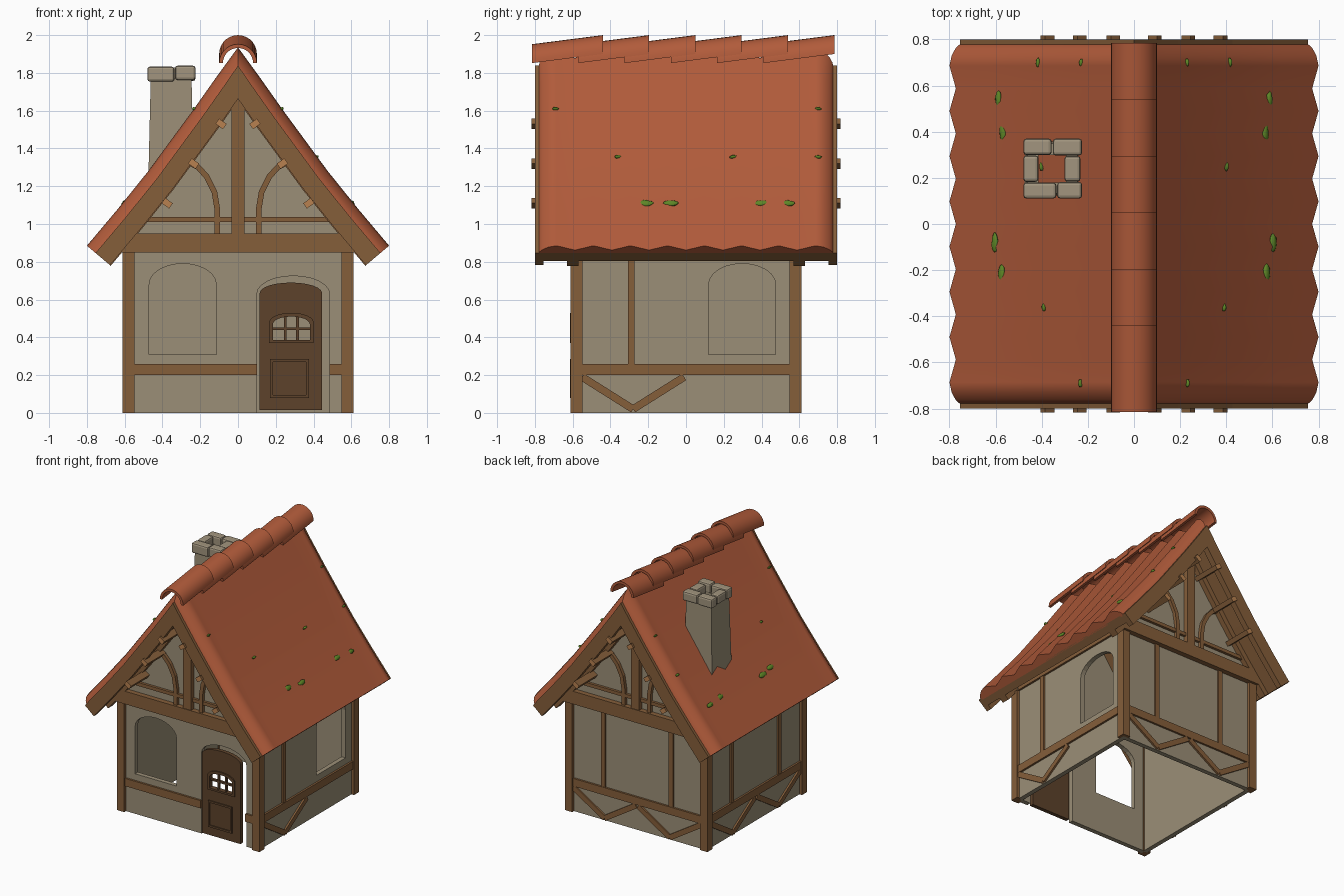
import bpy, bmesh, math, random
from mathutils import Vector

if "Cube" in bpy.data.objects:
    bpy.data.objects.remove(bpy.data.objects["Cube"])
random.seed(4)


def material(name, rgb):
    m = bpy.data.materials.new(name)
    m.diffuse_color = (*rgb, 1)
    m.use_nodes = True
    m.node_tree.nodes["Principled BSDF"].inputs["Base Color"].default_value = m.diffuse_color
    return m


PLASTER = material("plaster", (0.33, 0.275, 0.185))
TIMBER = material("timber", (0.235, 0.112, 0.042))
DOORWOOD = material("dark door wood", (0.11, 0.055, 0.024))
CUTWOOD = material("cut wood ends", (0.48, 0.22, 0.08))
TILE = material("red tile", (0.44, 0.105, 0.043))
MOSS = material("moss", (0.11, 0.24, 0.02))
STONE = material("stone", (0.36, 0.30, 0.21))


def finish(name, bm, mat, smooth=None):
    bmesh.ops.recalc_face_normals(bm, faces=bm.faces)
    me = bpy.data.meshes.new(name)
    bm.to_mesh(me)
    bm.free()
    me.materials.append(mat)
    if smooth:
        me.polygons.foreach_set("use_smooth", [True] * len(me.polygons))
        me.set_sharp_from_angle(angle=math.radians(smooth))
    ob = bpy.data.objects.new(name, me)
    bpy.context.collection.objects.link(ob)
    return ob


def prism(name, pts, axis, a, b, mat):
    """Extrude a (u, z) outline along y (u = x) or along x (u = y)."""
    bm = bmesh.new()
    put = (lambda u, z, t: (u, t, z)) if axis == 'y' else (lambda u, z, t: (t, u, z))
    lo = [bm.verts.new(put(u, z, a)) for u, z in pts]
    hi = [bm.verts.new(put(u, z, b)) for u, z in pts]
    bm.faces.new(lo)
    bm.faces.new(hi)
    for i in range(len(pts)):
        j = (i + 1) % len(pts)
        bm.faces.new((lo[i], lo[j], hi[j], hi[i]))
    return finish(name, bm, mat)


def box(name, x0, x1, y0, y1, z0, z1, mat=TIMBER):
    return prism(name, [(x0, z0), (x1, z0), (x1, z1), (x0, z1)], 'y', y0, y1, mat)


def normals(pts):
    out = []
    for i in range(len(pts)):
        d = Vector(pts[min(i + 1, len(pts) - 1)]) - Vector(pts[max(i - 1, 0)])
        out.append(Vector((-d.y, d.x)).normalized())
    return out


def ribbon(pts, w):
    ns = normals(pts)
    return ([Vector(p) + n * w / 2 for p, n in zip(pts, ns)] +
            [Vector(p) - n * w / 2 for p, n in zip(pts, ns)][::-1])


def arch(u0, u1, z0, spring, top, n=12):
    c, r = (u0 + u1) / 2, (u1 - u0) / 2
    return [(u0, z0), (u1, z0)] + [(c + r * math.cos(math.pi * i / n),
            spring + (top - spring) * math.sin(math.pi * i / n)) for i in range(n + 1)]


def cut(ob, cutter):
    cutter.hide_render = True
    m = ob.modifiers.new("cut", 'BOOLEAN')
    m.object, m.solver = cutter, 'EXACT'
    bpy.context.view_layer.objects.active = ob
    bpy.ops.object.modifier_apply(modifier=m.name)
    bpy.data.objects.remove(cutter)


# Roof profile (right half), reused at several depths below the tile surface
ROOF = [(0, 1.935), (0.12, 1.77), (0.24, 1.60), (0.475, 1.28), (0.64, 1.075), (0.80, 0.885)]
RN = normals(ROOF)


def inset(d):
    pts = [Vector(p) - n * d for p, n in zip(ROOF, RN)]
    pts[0] = Vector((0, ROOF[0][1] - d * 1.6))
    return pts


def band(d0, d1, s):
    return [(s * p.x, p.y) for p in inset(d0) + inset(d1)[::-1]]


# Plaster walls, hollow and open below, with window and door openings
walls = prism("walls", [(-.59, 0), (.59, 0), (.59, .98), (0, 1.76), (-.59, .98)], 'y', -.59, .59, PLASTER)
cut(walls, prism("c", [(-.555, -.1), (.555, -.1), (.555, 2), (-.555, 2)], 'y', -.555, .555, PLASTER))
cut(walls, prism("c", arch(-.47, -.115, .31, .68, .79), 'y', -.7, -.5, PLASTER))
cut(walls, prism("c", arch(.10, .485, -.1, .63, .725), 'y', -.7, -.5, PLASTER))
cut(walls, prism("c", arch(.12, .475, .31, .68, .79), 'x', .5, .7, PLASTER))

# Corner posts
for sx in (-1, 1):
    for sy in (-1, 1):
        x, y = sx * .58, sy * .58
        box("corner_post", x - .032, x + .032, y - .032, y + .032, 0, .87)

# Horizontal rails, top plates
box("front_rail_left", -.55, .10, -.605, -.57, .20, .26)
box("front_rail_right", .485, .55, -.605, -.57, .20, .26)
box("back_rail", -.55, .55, .57, .605, .20, .26)
for s in (-1, 1):
    x0, x1 = sorted((s * .57, s * .605))
    box("side_rail", x0, x1, -.55, .55, .20, .26)
    box("top_plate", x0, x1, -.55, .55, .87, .93)

# Studs and V braces under the rails
for u in (-.29, .29):
    box("back_stud", u - .018, u + .018, .58, .602, .26, .87)
    box("left_stud", -.602, -.58, u - .018, u + .018, .26, .87)
box("right_stud", .58, .602, -.308, -.272, .26, .87)


def v_brace(axis, c, side):
    for s in (-1, 1):
        a, b = sorted((side * .58, side * .604))
        prism("v_brace", ribbon([(c + s * .27, .19), (c, .02)], .04), axis, a, b, TIMBER)


for c in (-.28, .28):
    v_brace('y', c, 1)
    v_brace('x', c, -1)
v_brace('x', -.28, 1)

# Gable timbers, front and back
for sy in (-1, 1):
    def span(a, b):
        return sorted((sy * a, sy * b))
    prism("gable_beam", [(-.63, .85), (.63, .85), (.55, .95), (-.55, .95)], 'y', *span(.57, .63), TIMBER)
    prism("king_post", [(-.035, .95), (.035, .95), (.035, 1.69), (-.035, 1.69)], 'y', *span(.57, .625), TIMBER)
    prism("collar", [(-.49, 1.01), (.49, 1.01), (.475, 1.037), (-.475, 1.037)], 'y', *span(.57, .61), TIMBER)
    for sx in (-1, 1):
        path = [(.11, .95), (.11, 1.08), (.125, 1.17), (.165, 1.25), (.21, 1.30), (.26, 1.325)]
        prism("curved_brace", ribbon([(sx * x, z) for x, z in path], .03), 'y', *span(.57, .615), TIMBER)
        # barge board and wall rafter
        prism("barge_board", band(.06, .16, sx), 'y', *span(.755, .80), TIMBER)
        prism("wall_rafter", band(.06, .165, sx), 'y', *span(.57, .63), TIMBER)
        # purlin ends with pale cut faces
        for x, z in ((.09, 1.53), (.235, 1.32), (.375, 1.11)):
            p = prism("purlin", ribbon([(sx * (x - .02), z - .014), (sx * (x + .02), z + .014)], .034),
                      'y', *span(.57, .817), TIMBER)
            p.data.materials.append(CUTWOOD)
            for f in p.data.polygons:
                f.material_index = int(f.normal.y * sy > .9)

# Door with barred window and lower panel
door = prism("door", arch(.115, .445, .015, .635, .69), 'y', -.605, -.575, DOORWOOD)
cut(door, prism("c", arch(.185, .38, .385, .47, .51), 'y', -.7, -.5, DOORWOOD))
for x in (.25, .315):
    box("door_window_bar", x - .007, x + .007, -.60, -.58, .38, .51, DOORWOOD)
box("door_window_crossbar", .18, .385, -.60, -.58, .438, .452, DOORWOOD)
frame = prism("door_window_frame", arch(.165, .40, .37, .48, .53), 'y', -.614, -.60, DOORWOOD)
cut(frame, prism("c", arch(.185, .38, .385, .47, .51), 'y', -.7, -.5, DOORWOOD))
panel = box("door_panel_frame", .17, .375, -.613, -.60, .08, .285, DOORWOOD)
cut(panel, box("c", .185, .36, -.7, -.5, .095, .27, DOORWOOD))

# Roof deck and corrugated tile slopes with rounded gable edges
cols = [(k * .098, 0 if k % 2 else .036) for k in range(-7, 8)]
edge = [(.73, .012), (.76, .033), (.775, .05), (.782, .07)]
cols = [(-y, d) for y, d in edge[::-1]] + cols + edge
for s in (-1, 1):
    prism("roof_deck", band(.06, .125, s), 'y', -.77, .77, TIMBER)
    bm = bmesh.new()
    rows = []
    for y, d in cols:
        line = inset(d) + [inset(max(d, min(d + .028, .07)) + .001)[-1], inset(.072)[-1]]
        rows.append([bm.verts.new((s * p.x, y, p.y)) for p in line])
    for a, b in zip(rows, rows[1:]):
        for i in range(len(a) - 1):
            bm.faces.new((a[i], a[i + 1], b[i + 1], b[i]))
    finish("roof_tiles", bm, TILE, 60)

# Ridge tiles: overlapping tilted half pipes
for i in range(6):
    y1 = -.44 + i * .245
    y0 = y1 - .375
    bm = bmesh.new()
    rings = []
    for y, zc, r in ((y0, 1.852, .1), (y1, 1.9, .1), (y1, 1.9, .08), (y0, 1.852, .08)):
        rings.append([bm.verts.new((r * math.cos(math.pi * k / 14), y, zc + r * math.sin(math.pi * k / 14)))
                      for k in range(15)])
    for j in range(4):
        a, b = rings[j], rings[(j + 1) % 4]
        for k in range(14):
            bm.faces.new((a[k], a[k + 1], b[k + 1], b[k]))
    for k in (0, 14):
        bm.faces.new([r[k] for r in rings])
    finish("ridge_tile", bm, TILE, 35)

# Chimney: tapered open shaft
bm = bmesh.new()
rings = []
for hx, z in ((.122, 1.18), (.108, 1.77), (.06, 1.77), (.06, 1.3)):
    rings.append([bm.verts.new((-.354 + hx * a, .24 + hx * b, z)) for a, b in ((-1, -1), (1, -1), (1, 1), (-1, 1))])
for a, b in zip(rings, rings[1:]):
    for k in range(4):
        bm.faces.new((a[k], a[(k + 1) % 4], b[(k + 1) % 4], b[k]))
finish("chimney_shaft", bm, PLASTER)

# Chimney cap stones
for x0, x1, y0, y1 in ((-.48, -.357, .30, .37), (-.352, -.225, .297, .37), (-.48, -.337, .11, .18),
                       (-.333, -.225, .11, .182), (-.48, -.414, .183, .297), (-.302, -.232, .184, .295)):
    st = box("cap_stone", x0, x1, y0, y1, 1.757 + random.uniform(-.004, .006), 1.835 + random.uniform(-.008, .006), STONE)
    bev = st.modifiers.new("bevel", 'BEVEL')
    bev.width, bev.segments = .013, 2

# Moss patches lying on both slopes
for s in (-1, 1):
    for y, z, r in ((-.215, 1.11, .042), (-.08, 1.11, .042), (.4, 1.11, .042), (.54, 1.11, .038),
                    (-.36, 1.355, .02), (.25, 1.355, .02), (.7, 1.355, .02), (-.69, 1.61, .018), (.7, 1.61, .018)):
        d = next(a[1] + (b[1] - a[1]) * (y - a[0]) / (b[0] - a[0])
                 for a, b in zip(cols, cols[1:]) if a[0] <= y <= b[0])
        line = inset(d)
        x = next(a.x + (b.x - a.x) * (z - a.y) / (b.y - a.y)
                 for a, b in zip(line, line[1:]) if b.y <= z <= a.y)
        bm = bmesh.new()
        bmesh.ops.create_icosphere(bm, subdivisions=2, radius=1)
        for v in bm.verts:
            v.co *= random.uniform(.85, 1.1)
        ob = finish("moss", bm, MOSS, 60)
        ob.scale = (r * .45, r, .012)
        ob.location = (s * x, y, z)
        ob.rotation_euler = (0, s * math.atan2(1.3, 1), 0)
